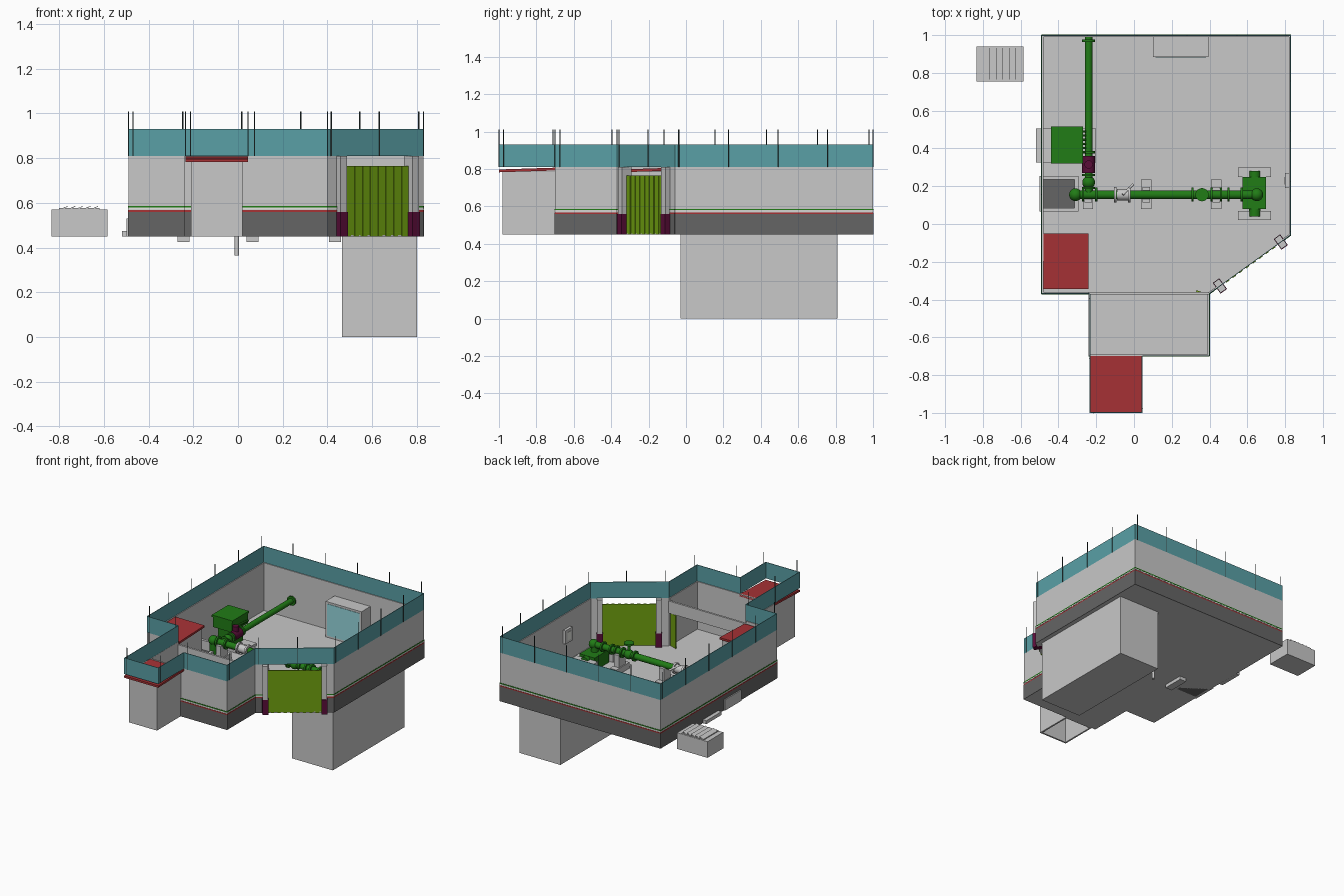
import bpy, bmesh, math
from mathutils import Vector

if "Cube" in bpy.data.objects:
    bpy.data.objects.remove(bpy.data.objects["Cube"])


def material(name, rgb):
    m = bpy.data.materials.new(name)
    m.use_nodes = True
    m.diffuse_color = (*rgb, 1)
    m.node_tree.nodes["Principled BSDF"].inputs["Base Color"].default_value = (*rgb, 1)
    return m


GREY = material("concrete grey", (.58, .58, .58))
DARK = material("dark plinth grey", (.13, .13, .13))
TEAL = material("parapet teal", (.1, .35, .38))
RED = material("roof red", (.39, .032, .036))
LIME = material("shutter lime", (.16, .35, .005))
GREEN = material("pipe green", (.015, .2, .008))
MAROON = material("maroon", (.1, .004, .04))
CYAN = material("glass cyan", (.3, .68, .72))
POST = material("post black", (.03, .05, .05))
WHITE = material("stripe white", (.8, .82, .78))


def finish(name, bm, mat, smooth=False):
    bmesh.ops.recalc_face_normals(bm, faces=bm.faces)
    me = bpy.data.meshes.new(name)
    bm.to_mesh(me)
    bm.free()
    me.materials.append(mat)
    ob = bpy.data.objects.new(name, me)
    bpy.context.collection.objects.link(ob)
    if smooth:
        bpy.ops.object.select_all(action="DESELECT")
        ob.select_set(True)
        bpy.context.view_layer.objects.active = ob
        bpy.ops.object.shade_smooth_by_angle()
    return ob


def prism(name, outline, z0, z1, mat):
    bm = bmesh.new()
    face = bm.faces.new([bm.verts.new((x, y, z0)) for x, y in outline])
    top = bmesh.ops.extrude_face_region(bm, geom=[face])["geom"]
    bmesh.ops.translate(bm, vec=(0, 0, z1 - z0),
                        verts=[v for v in top if isinstance(v, bmesh.types.BMVert)])
    return finish(name, bm, mat)


def box(name, x0, x1, y0, y1, z0, z1, mat):
    return prism(name, [(x0, y0), (x1, y0), (x1, y1), (x0, y1)], z0, z1, mat)


def wall(name, p, q, z0, z1, mat, inner=.01, outer=0.0):
    # upright slab on the line p-q, thickened to its left (inner) and right (outer)
    p, q = Vector(p), Vector(q)
    d = (q - p).normalized()
    n = Vector((-d.y, d.x))
    return prism(name, [p - n * outer, q - n * outer, q + n * inner, p + n * inner], z0, z1, mat)


def shell(name, x0, x1, y0, y1, z0, z1, mat, t=.012):
    ring = [(x0, y0), (x1, y0), (x1, y1), (x0, y1)]
    for i in range(4):
        wall(name, ring[i], ring[(i + 1) % 4], z0, z1, mat, t)


def rod(name, a, b, r, mat, sides=20):
    a, b = Vector(a), Vector(b)
    bm = bmesh.new()
    bmesh.ops.create_cone(bm, cap_ends=True, segments=sides, radius1=r, radius2=r,
                          depth=(b - a).length)
    rot = (b - a).to_track_quat("Z", "Y").to_matrix()
    bmesh.ops.rotate(bm, verts=bm.verts, matrix=rot)
    bmesh.ops.translate(bm, verts=bm.verts, vec=(a + b) / 2)
    return finish(name, bm, mat, True)


def ball(name, c, r, mat):
    bm = bmesh.new()
    bmesh.ops.create_uvsphere(bm, u_segments=16, v_segments=10, radius=r)
    bmesh.ops.translate(bm, verts=bm.verts, vec=c)
    return finish(name, bm, mat, True)


BASE, TOP, RAIL = .45, .81, .93
C0, C1 = Vector((.40, -.37)), Vector((.83, -.06))
outline = [(-.49, -.37), (-.24, -.37), (-.24, -.70), (.40, -.70),
           tuple(C0), tuple(C1), (.83, 1), (-.49, 1)]

# Floor and the tank below it
prism("floor", outline, BASE, BASE + .006, GREY)
box("lower_tank", .465, .80, -.03, .81, 0, BASE + .002, GREY)


# Walls with dark plinth and thin painted lines
def wall_run(p, q):
    wall("wall", p, q, BASE, TOP, GREY)
    for name, z0, z1, mat in (("plinth", BASE, .56, DARK), ("red_line", .56, .568, RED),
                              ("white_line", .571, .579, WHITE), ("green_line", .58, .587, GREEN)):
        wall(name, p, q, z0, z1, mat, 0, .002)


def chamfer(t):
    return C0.lerp(C1, t)


for i, p in enumerate(outline):
    q = outline[(i + 1) % len(outline)]
    if i != 4:
        wall_run(p, q)
wall_run(C0, chamfer(.1))
wall_run(chamfer(.9), C1)

# Angled gateway: columns and ribbed shutter
for t in (.13, .88):
    wall("gate_column", chamfer(t - .035), chamfer(t + .035), BASE, TOP, GREY, .035, .03)
    wall("gate_column_foot", chamfer(t - .04), chamfer(t + .04), BASE, .56, MAROON, .037, .033)
RIBS = 17
for i in range(RIBS):
    a, b = (.16 + .69 * k / RIBS for k in (i, i + 1))
    wall("shutter_rib", chamfer(a), chamfer(b), BASE, .765, LIME, .004, .004 * (i % 2))

# Parapet and its posts
rail = [(-.49, -.37), (-.235, -.37), (-.235, -1), (.045, -1), (.045, -.70), (.40, -.70),
        tuple(C0), tuple(C1), (.83, 1), (-.49, 1)]
for i, p in enumerate(rail):
    p, q = Vector(p), Vector(rail[(i + 1) % len(rail)])
    wall("parapet", p, q, TOP, RAIL, TEAL, .004)
    count = max(1, round((q - p).length / .27))
    for k in range(count):
        s = p.lerp(q, (k + .08) / count)
        rod("parapet_post", (s.x, s.y, TOP), (s.x, s.y, 1.01), .0028, POST, 6)

# Porch and inner booth, each with a sloping red roof
for x0, x1, y0, y1, inset in ((-.235, .045, -1, -.69, .025), (-.48, -.24, -.345, -.05, .012)):
    shell("booth_wall", x0 + inset, x1 - inset, y0 + .02, y1 - .01, BASE, .785, GREY)
    roof = box("booth_roof", x0, x1, y0, y1, .782, .797, RED)
    for v in roof.data.vertices:
        v.co.z += .01 * (v.co.y - y0) / (y1 - y0)

# Opening to the front room: beam and open door
box("opening_beam", -.24, .40, -.375, -.36, .70, .79, GREY)
wall("inner_door", (.385, -.37), (.33, -.35), BASE, .70, LIME, .008)

# Wall cabinets
box("glazed_cabinet", .10, .395, .885, .99, BASE, .72, GREY)
box("cabinet_glass", .115, .38, .882, .885, .47, .705, CYAN)
box("switch_box", .80, .82, .19, .27, .60, .70, GREY)
box("switch_panel", .797, .80, .21, .25, .62, .68, WHITE)

# Pit, machine base and saddle supports
shell("pit_rim", -.50, -.295, .065, .255, BASE, .53, GREY, .02)
box("pit_bottom", -.48, -.315, .085, .235, BASE, .46, DARK)
box("machine_base", -.52, -.20, .325, .505, BASE, .475, GREY)
for x in (-.243, .065, .435):
    box("pipe_support", x - .027, x + .027, .08, .235, .425, .50, GREY)
    box("pipe_saddle", x - .02, x + .02, .115, .195, .50, .59, GREY)
for y in (.02, .25):
    box("pump_bracket", .55, .725, y, y + .05, BASE, .53, GREY)
rod("drain_pin", (-.005, .2, .365), (-.005, .2, BASE), .01, GREY)

# Pipework
Z, Y, X = .60, .155, -.24
rod("cross_pipe", (-.31, Y, Z), (.65, Y, Z), .023, GREEN)
rod("long_pipe", (X, Y, Z), (X, .99, Z), .02, GREEN)
rod("inlet_pipe", (-.31, Y, .47), (-.31, Y, Z), .026, GREEN)
rod("pump_pipe", (.64, Y, .48), (.64, Y, Z), .026, GREEN)
for x in (-.31, .36, .65):
    ball("pipe_joint", (x, Y, Z), .034, GREEN)
ball("pipe_joint", (X, .22, Z), .034, GREEN)
for x in (-.27, -.20, .31, .41, .46, .50, .57):
    rod("flange", (x - .006, Y, Z), (x + .006, Y, Z), .037, GREEN)
for y in (.19, .26, .38, .97):
    rod("flange", (X, y - .006, Z), (X, y + .006, Z), .034, GREEN)
rod("valve_stem", (.36, Y, Z), (.36, Y, .68), .01, GREEN)
rod("valve_wheel", (.36, Y, .675), (.36, Y, .687), .035, GREEN)

# Grey meter with flanges
rod("meter_body", (-.09, Y, Z), (-.03, Y, Z), .03, GREY)
for x in (-.10, -.025):
    rod("meter_flange", (x - .007, Y, Z), (x + .007, Y, Z), .04, GREY)
rod("meter_stem", (-.005, .21, Z), (-.06, Y, Z + .03), .007, GREY)

# Maroon valve, motor housing and pump
rod("maroon_valve", (X, .27, Z), (X, .36, Z), .034, MAROON)
rod("maroon_bonnet", (X, .315, Z), (X, .315, .665), .022, MAROON)
box("motor_pedestal", -.41, -.30, .35, .485, .475, .60, GREEN)
box("motor_housing", -.435, -.275, .325, .51, .60, .675, GREEN)
box("motor_lid", -.44, -.27, .32, .515, .675, .69, GREEN)
for k in range(6):
    y = .38 + .022 * k
    rod("motor_bolt", (-.28, y, .63), (-.255, y, .63), .006, GREEN, 8)
box("pump_block", .575, .70, .08, .25, BASE, .55, GREEN)
rod("pump_axle", (.64, .04, .52), (.64, .28, .52), .03, GREEN)

# Separate vent box with tilted louvres
box("vent_box", -.835, -.585, .755, .94, BASE, .57, GREY)
shell("vent_frame", -.80, -.62, .76, .937, .57, .577, GREY, .006)
for k in range(5):
    x = -.792 + .034 * k
    slat = box("vent_louvre", x, x + .03, .766, .931, .571, .574, GREY)
    for v in slat.data.vertices:
        v.co.z += .012 * (v.co.x - x) / .03
